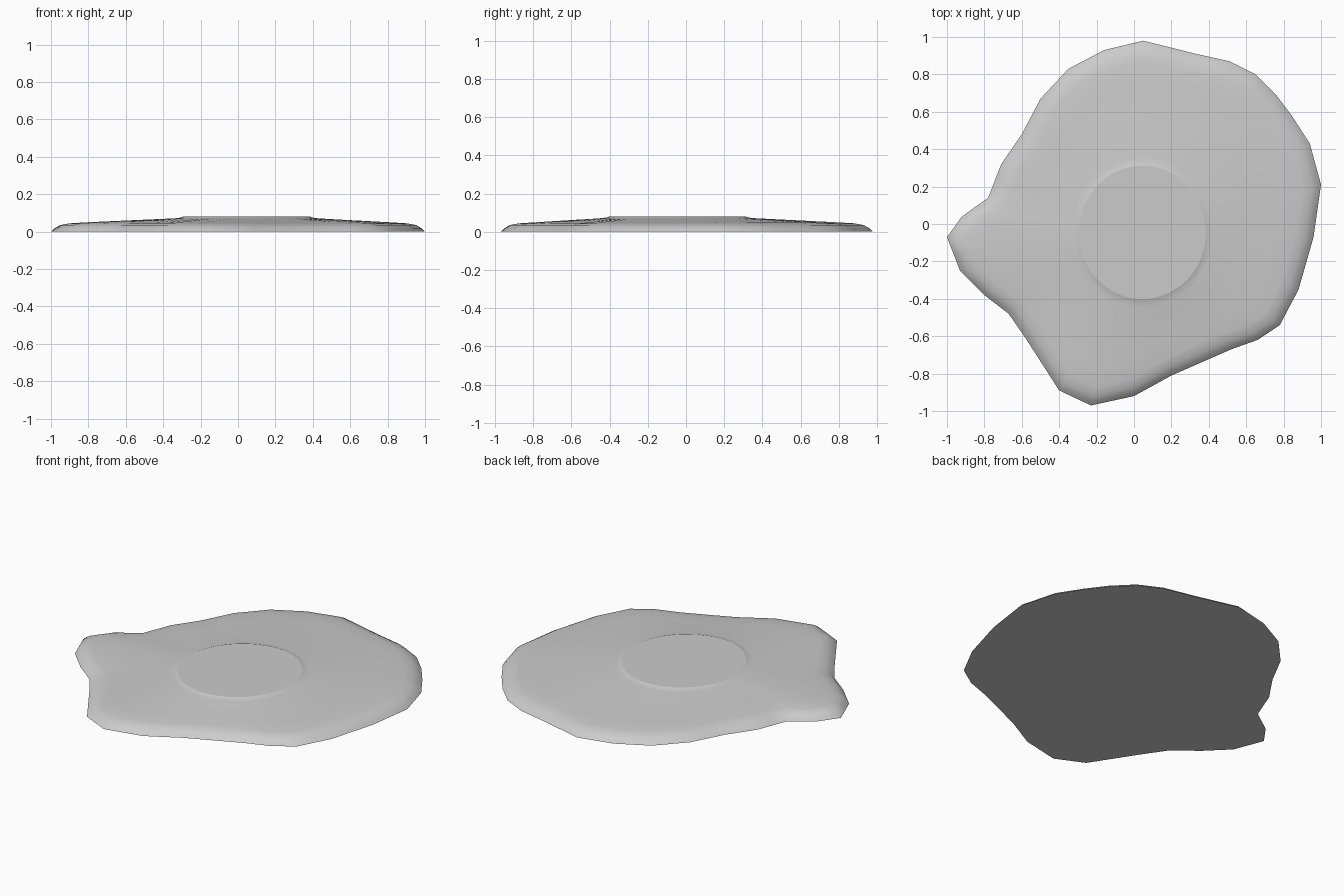
import bpy, bmesh, math
from mathutils import Vector

cube = bpy.data.objects.get("Cube")
if cube:
    bpy.data.objects.remove(cube, do_unlink=True)

grey = bpy.data.materials.new("plain_grey")
grey.use_nodes = True
colour = (0.6, 0.6, 0.6, 1)
grey.diffuse_color = colour
grey.node_tree.nodes["Principled BSDF"].inputs["Base Color"].default_value = colour

# Irregular outline, counter-clockwise
outline = [Vector(p) for p in (
    (1, .21), (.94, .43), (.85, .57), (.76, .69), (.65, .8), (.51, .87), (.33, .91),
    (.05, .98), (-.16, .93), (-.35, .83), (-.5, .67), (-.6, .48), (-.71, .32),
    (-.78, .14), (-.92, .04), (-1, -.07), (-.93, -.25), (-.8, -.38), (-.67, -.48),
    (-.58, -.61), (-.4, -.89), (-.23, -.97), (0, -.92), (.2, -.81), (.52, -.67),
    (.66, -.62), (.78, -.54), (.88, -.35), (.96, -.07))]
border = []
for a, b in zip(outline, outline[1:] + outline[:1]):
    border += [a, (a + b) / 2]

centre = Vector((.045, -.045))
plateau_size = Vector((.34, .357))


def inset_ring(distance, z):
    """Outline pulled towards the centre."""
    return [(*(p + (centre - p).normalized() * distance), z) for p in border]


def plateau_ring(scale, z):
    """Ellipse whose points line up with the outline."""
    ring = []
    for p in border:
        d = p - centre
        angle = math.atan2(d.y, d.x)
        ring.append((centre.x + plateau_size.x * scale * math.cos(angle),
                     centre.y + plateau_size.y * scale * math.sin(angle), z))
    return ring


# Rounded rim, gentle slope, then a small step up to the flat plateau
rings = [inset_ring(0, 0), inset_ring(.02, .018), inset_ring(.05, .035),
         inset_ring(.1, .044), inset_ring(.2, .05),
         plateau_ring(1.12, .071), plateau_ring(1.05, .074), plateau_ring(1, .08)]

bm = bmesh.new()
loops = [[bm.verts.new(p) for p in ring] for ring in rings]
n = len(border)
for low, high in zip(loops, loops[1:]):
    for i in range(n):
        j = (i + 1) % n
        bm.faces.new((low[i], low[j], high[j], high[i]))
for face in bm.faces:
    face.smooth = True
top = bm.faces.new(loops[-1])
bottom = bm.faces.new(loops[0][::-1])
for face in (top, bottom):
    for edge in face.edges:
        edge.smooth = False

mesh = bpy.data.meshes.new("blob_base")
bm.to_mesh(mesh)
bm.free()
mesh.materials.append(grey)
base = bpy.data.objects.new("blob_base", mesh)
bpy.context.collection.objects.link(base)
